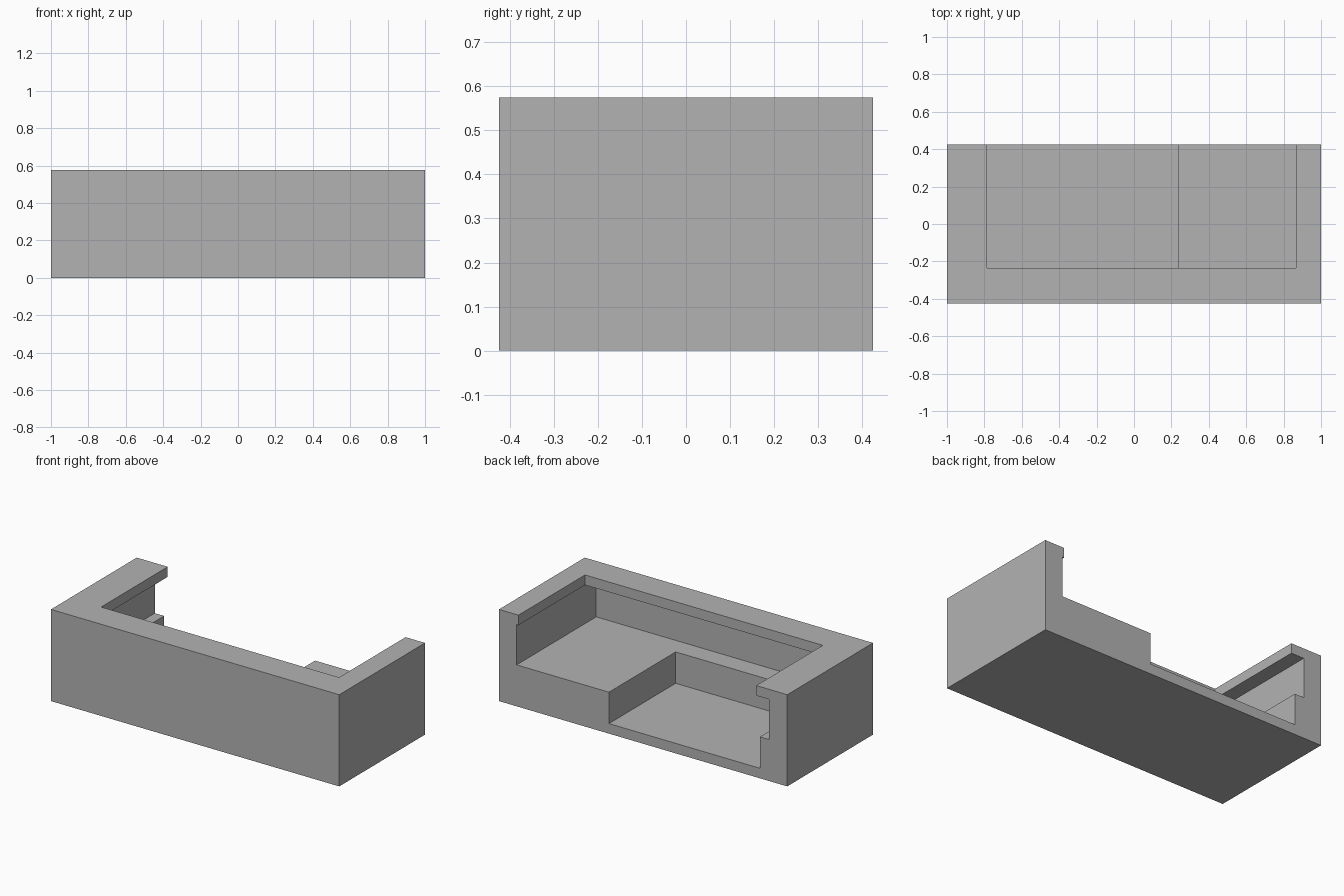
import bpy
from mathutils import Vector

cube = bpy.data.objects.get("Cube")
if cube:
    bpy.data.objects.remove(cube, do_unlink=True)

grey = bpy.data.materials.new("plain_grey")
grey.use_nodes = True
color = (0.45, 0.45, 0.45, 1)
grey.diffuse_color = color
grey.node_tree.nodes["Principled BSDF"].inputs["Base Color"].default_value = color


def box(name, low, high):
    """Axis-aligned box between two corners."""
    low, high = Vector(low), Vector(high)
    bpy.ops.mesh.primitive_cube_add(size=1)
    obj = bpy.context.object
    obj.name = name
    for v in obj.data.vertices:
        v.co = (low + high) / 2 + v.co * (high - low)
    obj.data.materials.append(grey)
    return obj


def carve(body, name, low, high):
    """Cut a box-shaped pocket out of the body."""
    cutter = box(name, low, high)
    cutter.hide_render = True
    mod = body.modifiers.new(name, "BOOLEAN")
    mod.operation = "DIFFERENCE"
    mod.solver = "EXACT"
    mod.object = cutter
    bpy.ops.object.select_all(action="DESELECT")
    bpy.context.view_layer.objects.active = body
    body.select_set(True)
    bpy.ops.object.modifier_apply(modifier=mod.name)
    bpy.data.objects.remove(cutter, do_unlink=True)


BACK = 0.6      # pockets run out through the open back
FLOOR = 0.26    # upper floor and ledge height

# Solid outer block
housing = box("housing", (-1, -0.425, 0), (1, 0.425, 0.575))

# Opening through the top, leaving the overhanging rim
carve(housing, "rim_opening", (-0.785, -0.235, 0.4), (0.865, BACK, 0.8))
# Wider chamber beneath the rim
carve(housing, "chamber", (-0.875, -0.363, FLOOR), (0.877, BACK, 0.512))
# Deep well sunk into the upper floor
carve(housing, "deep_well", (-0.81, -0.236, 0.063), (0.237, BACK, 0.4))
